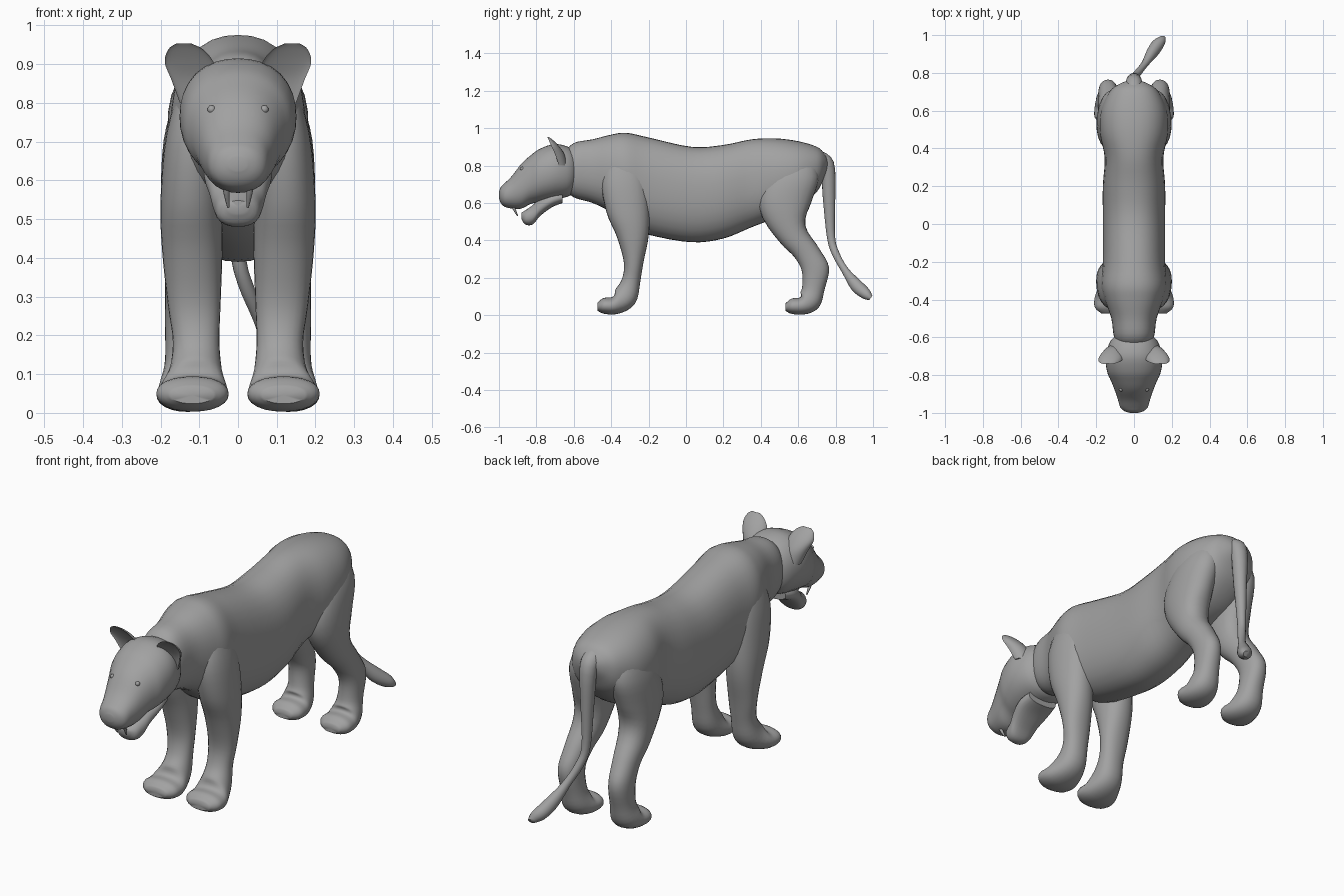
import bpy
import bmesh
from math import sin, cos, pi, radians
from mathutils import Vector

default = bpy.data.objects.get("Cube")
if default:
    bpy.data.objects.remove(default, do_unlink=True)

GREY = (0.36, 0.36, 0.36, 1.0)
grey = bpy.data.materials.new("plain_grey")
grey.use_nodes = True
grey.diffuse_color = GREY
grey.node_tree.nodes["Principled BSDF"].inputs["Base Color"].default_value = GREY


def finish(name, bm):
    """Turn a bmesh into a smooth grey object."""
    bmesh.ops.recalc_face_normals(bm, faces=bm.faces)
    mesh = bpy.data.meshes.new(name)
    bm.to_mesh(mesh)
    bm.free()
    mesh.materials.append(grey)
    obj = bpy.data.objects.new(name, mesh)
    bpy.context.collection.objects.link(obj)
    bpy.ops.object.select_all(action="DESELECT")
    obj.select_set(True)
    bpy.context.view_layer.objects.active = obj
    bpy.ops.object.shade_smooth_by_angle(angle=radians(50))
    return obj


def spline(rings, steps):
    """Smoothly interpolate the ring settings along a limb."""
    keys = [Vector(r) for r in rings]
    result = []
    for i in range(len(keys) - 1):
        a, b = keys[max(i - 1, 0)], keys[i]
        c, d = keys[i + 1], keys[min(i + 2, len(keys) - 1)]
        for k in range(steps):
            t = k / steps
            result.append(b + (c - a) * (t / 2)
                          + (a * 2 - b * 5 + c * 4 - d) * (t * t / 2)
                          + (b * 3 - a - c * 3 + d) * (t ** 3 / 2))
    result.append(keys[-1])
    return result


def loft(name, rings, side=1, sides=24, steps=4, power=2.0, cup=1.0):
    """Skin rings of (x, y, z, half width, half depth, tilt in degrees)."""
    bm = bmesh.new()
    loops = []
    for x, y, z, wide, deep, tilt in spline(rings, steps):
        loop = []
        for k in range(sides):
            angle = 2 * pi * k / sides
            u, v = cos(angle), sin(angle)
            size = (abs(u) ** power + abs(v) ** power) ** (-1 / power)
            u, v = u * size * wide, v * size * deep
            if v < 0:
                v *= cup
            loop.append(bm.verts.new((side * (x + u),
                                      y + v * cos(radians(tilt)),
                                      z + v * sin(radians(tilt)))))
        loops.append(loop)
    for low, high in zip(loops, loops[1:]):
        for k in range(sides):
            n = (k + 1) % sides
            bm.faces.new((low[k], low[n], high[n], high[k]))
    # close both ends with fans
    for loop in (loops[0], loops[-1]):
        middle = sum((v.co for v in loop), Vector()) / sides
        tip = bm.verts.new(middle)
        for k in range(sides):
            bm.faces.new((loop[k], loop[(k + 1) % sides], tip))
    return finish(name, bm)


def upright(stations):
    """Rings standing across y, from (y, bottom, top, half width)."""
    return [(0, y, (low + top) / 2, wide, (top - low) / 2, 90)
            for y, low, top, wide in stations]


# Torso with neck and rump
loft("body", upright([
    (-.66, .68, .86, .07), (-.6, .63, .92, .105), (-.5, .6, .94, .12),
    (-.4, .55, .965, .155), (-.32, .48, .975, .175), (-.2, .43, .95, .165),
    (.03, .39, .9, .165), (.2, .41, .91, .165), (.35, .47, .94, .155),
    (.48, .52, .945, .18), (.6, .57, .93, .175), (.7, .66, .9, .13),
    (.74, .74, .865, .08), (.76, .79, .83, .03)]), sides=32, power=2.3)

# Skull and muzzle
loft("head", upright([
    (-.58, .7, .85, .08), (-.62, .64, .895, .125), (-.7, .62, .915, .15),
    (-.78, .605, .89, .143), (-.83, .595, .855, .122), (-.88, .57, .81, .102),
    (-.93, .57, .745, .085), (-.97, .58, .705, .073), (-.99, .6, .685, .052),
    (-1, .625, .66, .022)]), sides=32, power=2.2)

# Open lower jaw
loft("lower_jaw", upright([
    (-.66, .6, .66, .08), (-.72, .575, .65, .088), (-.78, .53, .625, .075),
    (-.82, .485, .588, .063), (-.86, .485, .56, .052),
    (-.88, .515, .548, .025)]), power=2.4)

# Tail with a thicker tuft that swings to the left
loft("tail", [
    (0, .69, .85, .045, .04, 55), (0, .755, .8, .042, .04, 30),
    (0, .765, .62, .03, .033, 0), (0, .775, .42, .02, .022, 5),
    (.02, .8, .33, .02, .02, 25), (.06, .85, .24, .021, .02, 40),
    (.1, .91, .16, .034, .034, 42), (.13, .96, .115, .035, .03, 50),
    (.15, .988, .092, .016, .014, 55)], sides=16)

FRONT_LEG = [
    (.09, -.33, .88, .05, .07, 0), (.11, -.33, .72, .075, .12, 0),
    (.12, -.31, .55, .08, .115, 0), (.118, -.285, .42, .078, .085, 0),
    (.113, -.28, .28, .068, .052, 0), (.108, -.295, .18, .06, .05, -10),
    (.11, -.325, .1, .07, .065, -38), (.116, -.38, .053, .09, .048, -80),
    (.118, -.44, .05, .09, .042, -90), (.118, -.473, .046, .055, .022, -90)]

HIND_LEG = [
    (.08, .6, .87, .05, .07, 0), (.105, .57, .74, .08, .14, 0),
    (.118, .53, .59, .081, .14, 5), (.122, .57, .435, .072, .082, 34),
    (.13, .645, .335, .058, .07, 20), (.137, .692, .245, .052, .073, 8),
    (.133, .68, .14, .055, .06, -8), (.132, .66, .08, .068, .063, -40),
    (.13, .62, .05, .078, .047, -80), (.13, .565, .048, .078, .041, -90),
    (.13, .532, .043, .045, .02, -90)]

EAR = [
    (.1, -.68, .8, .05, .045, 0), (.112, -.7, .86, .06, .05, 0),
    (.126, -.72, .905, .063, .04, 0), (.135, -.735, .938, .045, .022, 0),
    (.14, -.742, .953, .02, .008, 0)]

FANG = [
    (.03, -.93, .6, .009, .009, 0), (.03, -.92, .57, .008, .008, 10),
    (.025, -.9, .53, .003, .003, 20)]

# Paired parts
for label, side in (("left", 1), ("right", -1)):
    loft(label + "_front_leg", FRONT_LEG, side, power=2.2)
    loft(label + "_hind_leg", HIND_LEG, side, power=2.2)
    loft(label + "_ear", EAR, side, cup=-.3)
    loft(label + "_fang", FANG, side, sides=8)
    bm = bmesh.new()
    bmesh.ops.create_uvsphere(bm, u_segments=12, v_segments=8, radius=.011)
    bmesh.ops.translate(bm, verts=bm.verts, vec=(side * .068, -.876, .783))
    finish(label + "_eye", bm)
